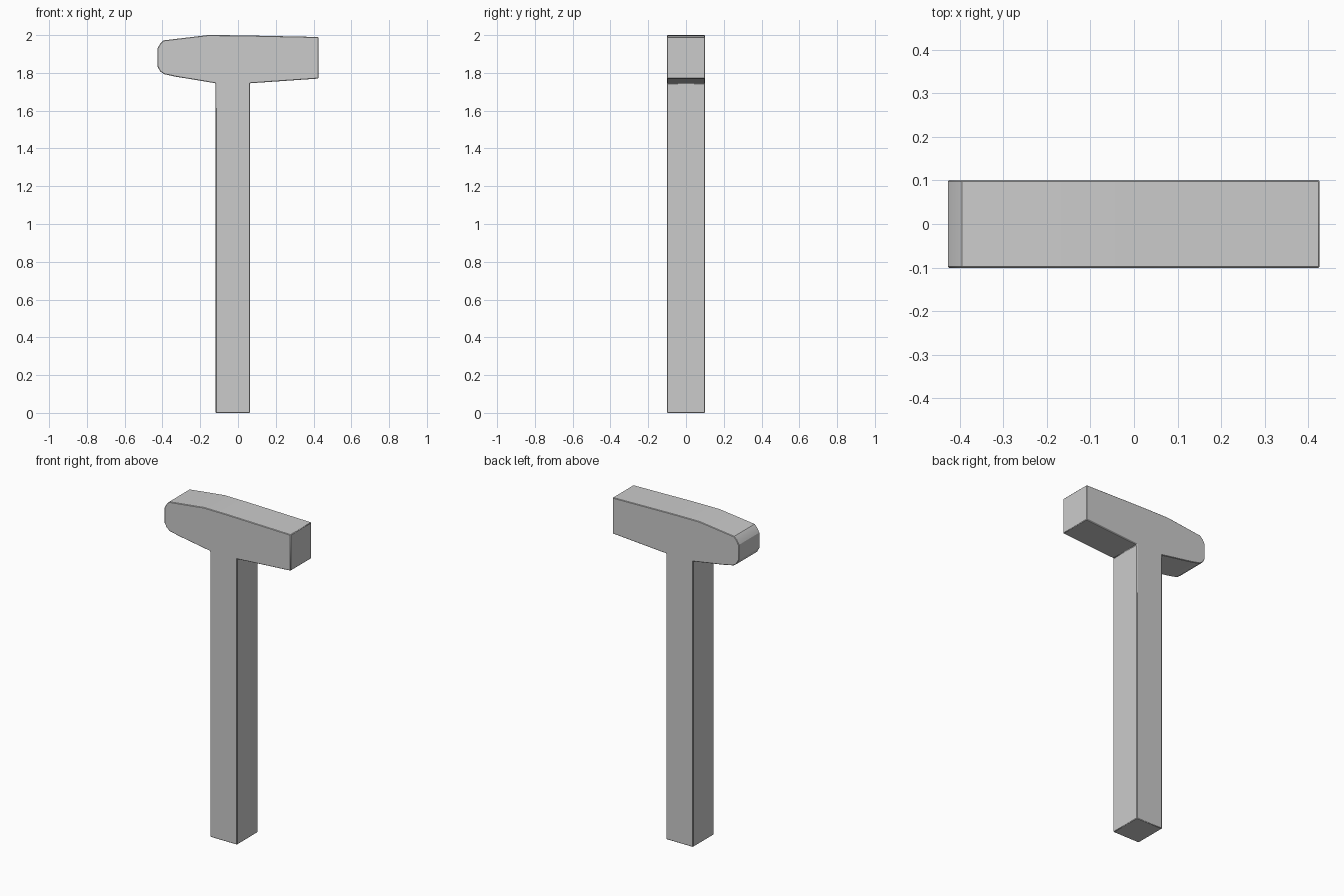
import bpy
import bmesh

cube = bpy.data.objects.get("Cube")
if cube:
    bpy.data.objects.remove(cube)

DEPTH = 0.202

# Plain grey for the whole tool
grey = bpy.data.materials.new("plain_grey")
grey.use_nodes = True
colour = (0.6, 0.6, 0.6, 1)
grey.diffuse_color = colour
grey.node_tree.nodes["Principled BSDF"].inputs["Base Color"].default_value = colour

# Side outline: handle, square striking face, crowned top, rounded peen
outline = [
    (-0.118, 0), (0.064, 0), (0.064, 1.745),
    (0.426, 1.77), (0.426, 1.99),
    (0.0, 1.999), (-0.16, 2.0), (-0.395, 1.972),
    (-0.412, 1.955), (-0.427, 1.928), (-0.427, 1.835),
    (-0.412, 1.808), (-0.39, 1.793), (-0.33, 1.78), (-0.118, 1.745),
]

# Extrude the outline from front to back in one seamless piece
bm = bmesh.new()
front = bm.faces.new([bm.verts.new((x, -DEPTH / 2, z)) for x, z in outline])
back = bmesh.ops.extrude_face_region(bm, geom=[front])["geom"]
bmesh.ops.translate(bm, vec=(0, DEPTH, 0),
                    verts=[v for v in back if isinstance(v, bmesh.types.BMVert)])
bmesh.ops.recalc_face_normals(bm, faces=bm.faces)
mesh = bpy.data.meshes.new("hammer_head_and_handle")
bm.to_mesh(mesh)
bm.free()
mesh.materials.append(grey)
hammer = bpy.data.objects.new("hammer_head_and_handle", mesh)
bpy.context.collection.objects.link(hammer)

# Fine chamfer along the sharp edges
bevel = hammer.modifiers.new("edge_chamfer", "BEVEL")
bevel.width = 0.003
bevel.segments = 1
bevel.limit_method = "ANGLE"
bevel.angle_limit = 0.7

bpy.context.view_layer.objects.active = hammer
hammer.select_set(True)
bpy.ops.object.shade_smooth_by_angle(angle=0.4)
